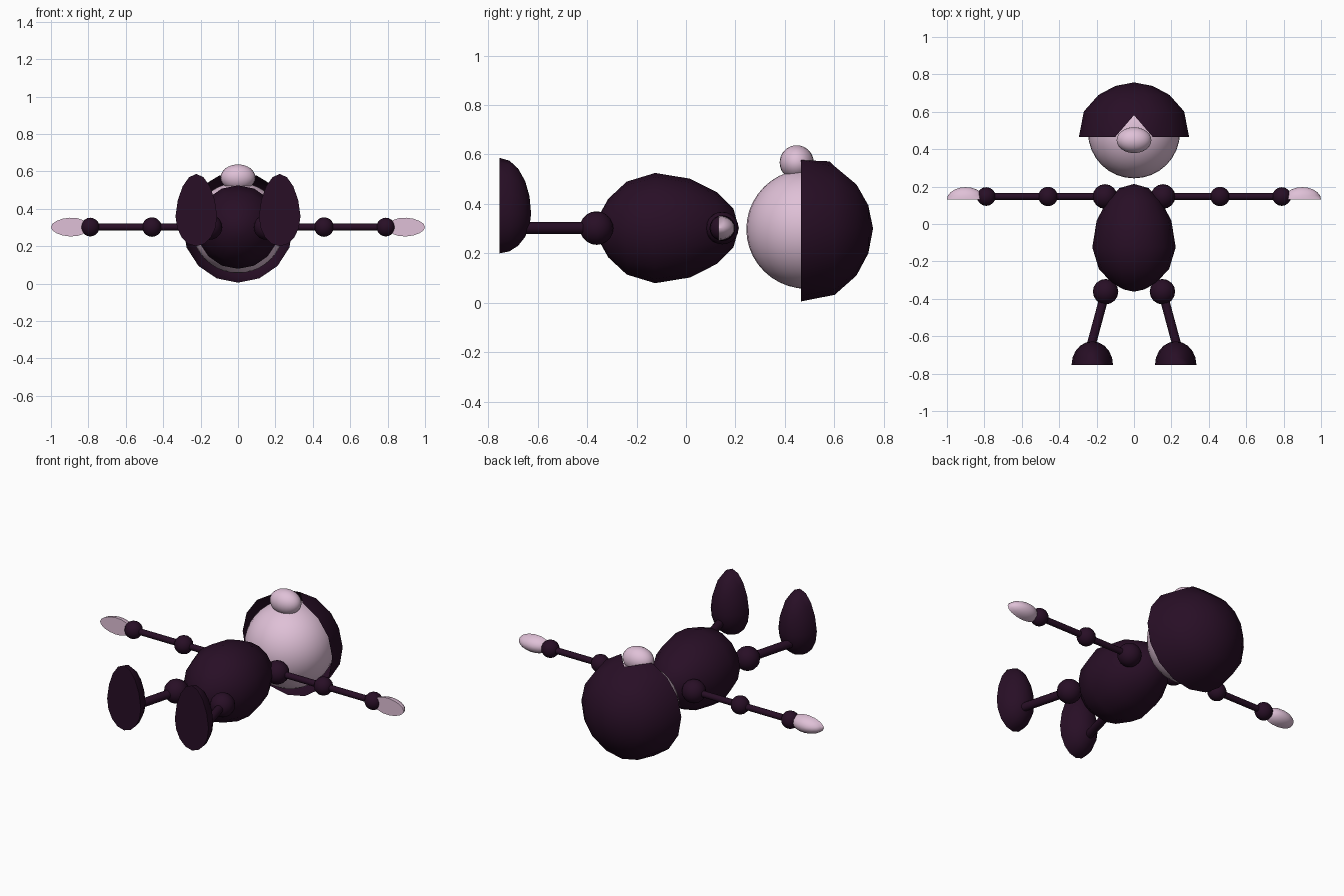
import bpy, bmesh, math
from mathutils import Vector, Matrix

if "Cube" in bpy.data.objects:
    bpy.data.objects.remove(bpy.data.objects["Cube"])


def material(name, rgb):
    m = bpy.data.materials.new(name)
    m.diffuse_color = (*rgb, 1)
    m.use_nodes = True
    m.node_tree.nodes["Principled BSDF"].inputs["Base Color"].default_value = m.diffuse_color
    return m


DARK = material("dark plum", (0.021, 0.0045, 0.019))
SKIN = material("pale pink", (0.74, 0.53, 0.68))
Z = 0.302  # height of the body's long axis


def finish(name, bm, mat, recalc=True):
    if recalc:
        bmesh.ops.recalc_face_normals(bm, faces=bm.faces)
    me = bpy.data.meshes.new(name)
    bm.to_mesh(me)
    bm.free()
    me.materials.append(mat)
    ob = bpy.data.objects.new(name, me)
    bpy.context.collection.objects.link(ob)
    bpy.ops.object.select_all(action='DESELECT')
    ob.select_set(True)
    bpy.context.view_layer.objects.active = ob
    bpy.ops.object.shade_smooth_by_angle(angle=math.radians(50))
    return ob


def ball(name, mat, centre, radii, seg=16, rings=10):
    bm = bmesh.new()
    bmesh.ops.create_uvsphere(bm, u_segments=seg, v_segments=rings, radius=1)
    for v in bm.verts:
        v.co = Vector(centre) + Vector([a * b for a, b in zip(v.co, radii)])
    return finish(name, bm, mat)


def rod(name, mat, a, b, r):
    a, b = Vector(a), Vector(b)
    bm = bmesh.new()
    bmesh.ops.create_cone(bm, cap_ends=True, segments=12, radius1=r, radius2=r, depth=(b - a).length)
    rot = (b - a).to_track_quat('Z', 'Y').to_matrix().to_4x4()
    bm.transform(Matrix.Translation((a + b) / 2) @ rot)
    return finish(name, bm, mat)


def dome(name, mat, centre, shape):
    """Half ball with its flat side facing -y, reshaped by a function."""
    bm = bmesh.new()
    bmesh.ops.create_uvsphere(bm, u_segments=16, v_segments=10, radius=1)
    bm.transform(Matrix.Rotation(math.pi / 2, 4, 'X'))
    geom = bm.verts[:] + bm.edges[:] + bm.faces[:]
    cut = bmesh.ops.bisect_plane(bm, geom=geom, plane_co=(0, 0, 0), plane_no=(0, -1, 0), clear_outer=True)
    bmesh.ops.holes_fill(bm, edges=[e for e in bm.edges if e.is_boundary])
    for v in bm.verts:
        v.co = Vector(centre) + Vector(shape(v.co))
    return finish(name, bm, mat)


# Egg-shaped body, turned around the y axis: (y, radius)
profile = [(-0.362, 0), (-0.35, 0.055), (-0.315, 0.118), (-0.24, 0.188), (-0.125, 0.223),
           (0.016, 0.2), (0.125, 0.145), (0.192, 0.078), (0.214, 0)]
bm = bmesh.new()
ring = [bm.verts.new((r, y, 0)) for y, r in profile]
edges = [bm.edges.new(p) for p in zip(ring, ring[1:])]
bmesh.ops.spin(bm, geom=ring + edges, cent=(0, 0, 0), axis=(0, 1, 0), angle=math.tau, steps=16)
bmesh.ops.remove_doubles(bm, verts=bm.verts, dist=0.0005)
bm.transform(Matrix.Translation((0, 0, Z)))
finish("body", bm, DARK)

# Head and nose
ball("head", SKIN, (0, 0.49, 0.298), (0.246, 0.246, 0.242), 32, 20)
ball("nose", SKIN, (0, 0.448, 0.567), (0.093, 0.069, 0.07), 24, 16)

# Hair: open shell behind the head with a pointed notch above the forehead
bm = bmesh.new()
angles = [math.radians(20 + i * 320 / 14) for i in range(15)]
rows = []
for y, r in [(0.465, 0.295), (0.602, 0.268), (0.69, 0.19), (0.738, 0.1)]:
    rows.append([bm.verts.new((r * math.sin(a), y, 0.3 + r * math.cos(a))) for a in angles])
peak = bm.verts.new((0, 0.582, 0.3 + 0.272))
tip = bm.verts.new((0, 0.757, 0.3))
for lo, hi in zip(rows, rows[1:]):
    for i in range(14):
        bm.faces.new((lo[i], lo[i + 1], hi[i + 1], hi[i]))
first, second, last = rows[0], rows[1], rows[-1]
bm.faces.new((first[0], second[0], peak))
bm.faces.new((first[-1], peak, second[-1]))
bm.faces.new((peak, second[0], rows[2][0], rows[2][-1], second[-1]))
bm.faces.new((rows[2][0], last[0], last[-1], rows[2][-1]))
for i in range(15):
    bm.faces.new((last[i], last[(i + 1) % 15], tip))
finish("hair", bm, DARK)

# Limbs on both sides
for s, side in ((-1, "left"), (1, "right")):
    ball(side + "_shoulder", DARK, (s * 0.155, 0.147, Z), (0.066,) * 3)
    ball(side + "_elbow", DARK, (s * 0.46, 0.147, Z), (0.052,) * 3)
    ball(side + "_wrist", DARK, (s * 0.79, 0.147, Z), (0.05,) * 3)
    rod(side + "_arm", DARK, (s * 0.155, 0.147, Z), (s * 0.79, 0.147, Z), 0.018)
    dome(side + "_hand", SKIN, (s * 0.9, 0.131, Z),
         lambda c: (c.x * 0.1, c.y * 0.066, c.z * 0.05 * (1 - 0.1 * s * c.x)))
    ball(side + "_hip", DARK, (s * 0.152, -0.362, Z), (0.068,) * 3)
    rod(side + "_leg", DARK, (s * 0.152, -0.362, Z), (s * 0.235, -0.67, Z), 0.024)
    # Foot: egg outline, wide near the heel and narrower at the toe
    dome(side + "_foot", DARK, (s * 0.223, -0.754, 0.36),
         lambda c: (c.x * 0.111 * (1 - 0.1 * max(c.z, 0)), c.y * 0.127,
                    c.z * (0.226 if c.z > 0 else 0.16)))
